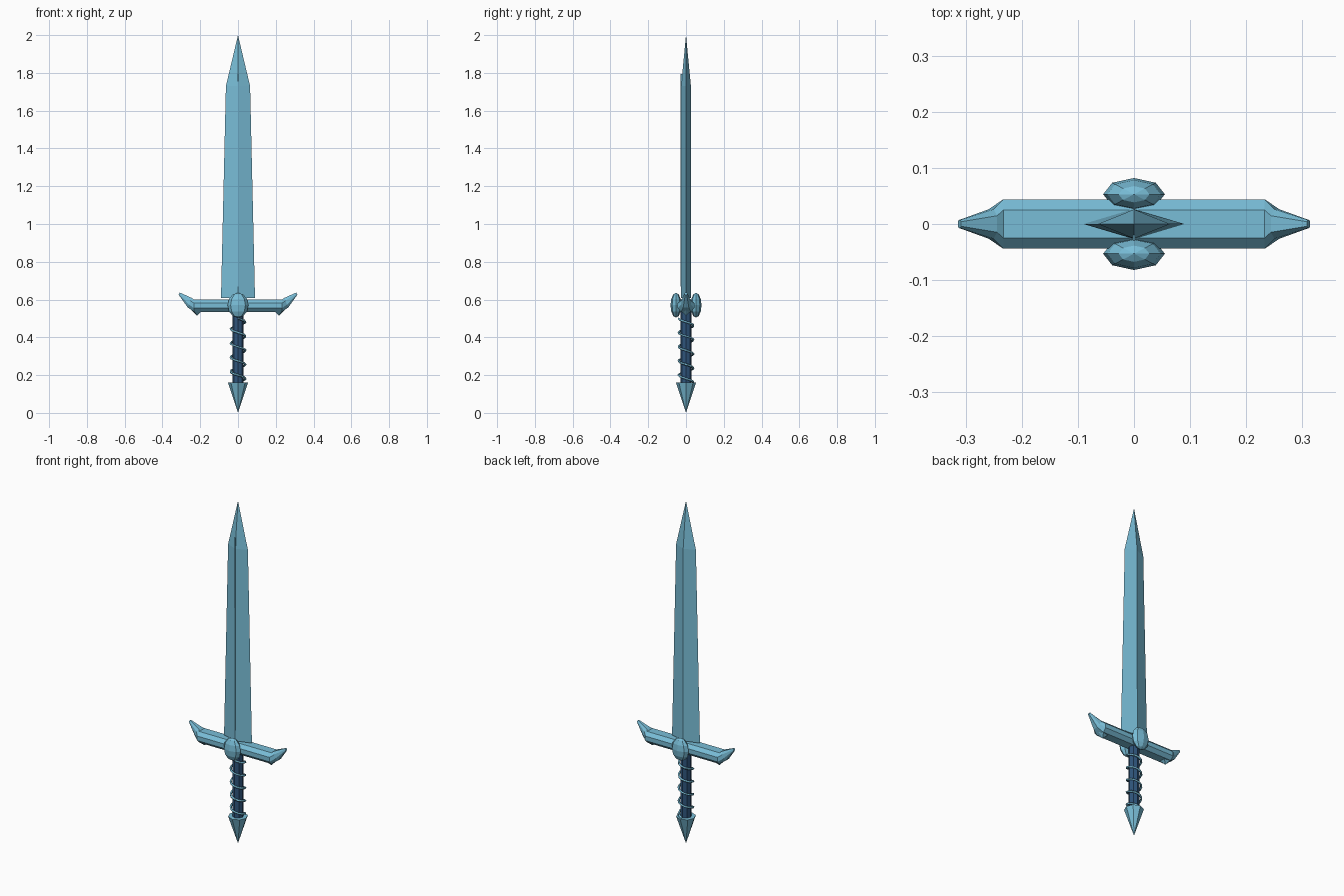
import bpy, bmesh, math

old = bpy.data.objects.get("Cube")
if old:
    bpy.data.objects.remove(old)


def material(name, rgb):
    m = bpy.data.materials.new(name)
    m.use_nodes = True
    m.diffuse_color = (*rgb, 1)
    m.node_tree.nodes["Principled BSDF"].inputs["Base Color"].default_value = (*rgb, 1)
    return m


ICE = material("ice_blue", (0.19, 0.51, 0.68))
NAVY = material("navy_grip", (0.028, 0.09, 0.20))


def loft(name, rings, mat, mirror=False):
    """Skin rings of equal length; a ring of one point becomes an apex."""
    bm = bmesh.new()
    rows = [[bm.verts.new(p) for p in ring] for ring in rings]
    for a, b in zip(rows, rows[1:]):
        n = max(len(a), len(b))
        for i in range(n):
            j = (i + 1) % n
            quad = [a[i % len(a)], a[j % len(a)], b[j % len(b)], b[i % len(b)]]
            bm.faces.new(list(dict.fromkeys(quad)))
    for row in (rows[0], rows[-1]):
        if len(row) > 2:
            bm.faces.new(row)
    if mirror:
        dup = bmesh.ops.duplicate(bm, geom=bm.verts[:] + bm.edges[:] + bm.faces[:])
        for v in dup["geom"]:
            if isinstance(v, bmesh.types.BMVert):
                v.co.x = -v.co.x
    bmesh.ops.recalc_face_normals(bm, faces=bm.faces[:])
    mesh = bpy.data.meshes.new(name)
    bm.to_mesh(mesh)
    bm.free()
    mesh.materials.append(mat)
    ob = bpy.data.objects.new(name, mesh)
    bpy.context.collection.objects.link(ob)
    return ob


def circle(r, z, n=8):
    return [(r * math.cos(2 * math.pi * i / n), r * math.sin(2 * math.pi * i / n), z)
            for i in range(n)]


def diamond(w, d, z):
    return [(w, 0, z), (0, d, z), (-w, 0, z), (0, -d, z)]


def octagon(x, y, z, lean=0.0, cz=0.5675):
    """Chamfered section across the guard; lean slants it outward at the bottom."""
    pts = [(y, .4 * z), (.57 * y, z), (-.57 * y, z), (-y, .4 * z),
           (-y, -.4 * z), (-.57 * y, -z), (.57 * y, -z), (y, -.4 * z)]
    return [(x - lean * dz, dy, cz + dz) for dy, dz in pts]


# Blade with a diamond section and a fine ridge on its front
loft("blade", [diamond(.09, .027, .608), diamond(.064, .026, 1.73), [(0, 0, 2)]], ICE)
loft("blade_ridge", [[(x, y, z) for x, y in ((-.002, -.02), (.002, -.02), (.002, -.03), (-.002, -.03))]
                     for z in (.67, 1.795)], ICE)

# Crossguard bar with upswept horns and small lower spikes
loft("guard_bar", [octagon(-.233, .044, .0325), octagon(.233, .044, .0325)], ICE)
loft("guard_horns", [octagon(.233, .044, .0325),
                     octagon(.255, .026, .025, .45, .583),
                     octagon(.311, .007, .006, .5, .631)], ICE, mirror=True)
loft("guard_spikes", [[(.19, -.022, .54), (.235, -.03, .542), (.262, 0, .56),
                       (.235, .03, .542), (.19, .022, .54)], [(.216, 0, .514)]], ICE, mirror=True)

# Faceted gems on both faces of the guard
for side, label in ((-1, "front"), (1, "back")):
    bpy.ops.mesh.primitive_uv_sphere_add(segments=8, ring_count=6, radius=1,
                                         location=(0, side * .053, .57))
    gem = bpy.context.object
    gem.name = label + "_gem"
    gem.scale = (.055, .029, .066)
    gem.data.materials.append(ICE)

# Grip and pointed pommel
loft("grip", [circle(.03, .155), circle(.03, .545)], NAVY)
loft("pommel", [circle(.053, .16), [(0, 0, 0)]], ICE)

# Spiral wire wound around the grip
curve = bpy.data.curves.new("grip_wire", "CURVE")
curve.dimensions = "3D"
curve.bevel_depth = .006
curve.bevel_resolution = 0
curve.use_fill_caps = True
steps = 12
count = int(steps * 4.5)
spline = curve.splines.new("POLY")
spline.points.add(count)
for i, p in enumerate(spline.points):
    turn = i / steps
    a = 2 * math.pi * turn - math.pi / 2
    p.co = (.039 * math.cos(a), .039 * math.sin(a), .5 - .075 * turn, 1)
curve.materials.append(ICE)
wire = bpy.data.objects.new("grip_wire", curve)
bpy.context.collection.objects.link(wire)
